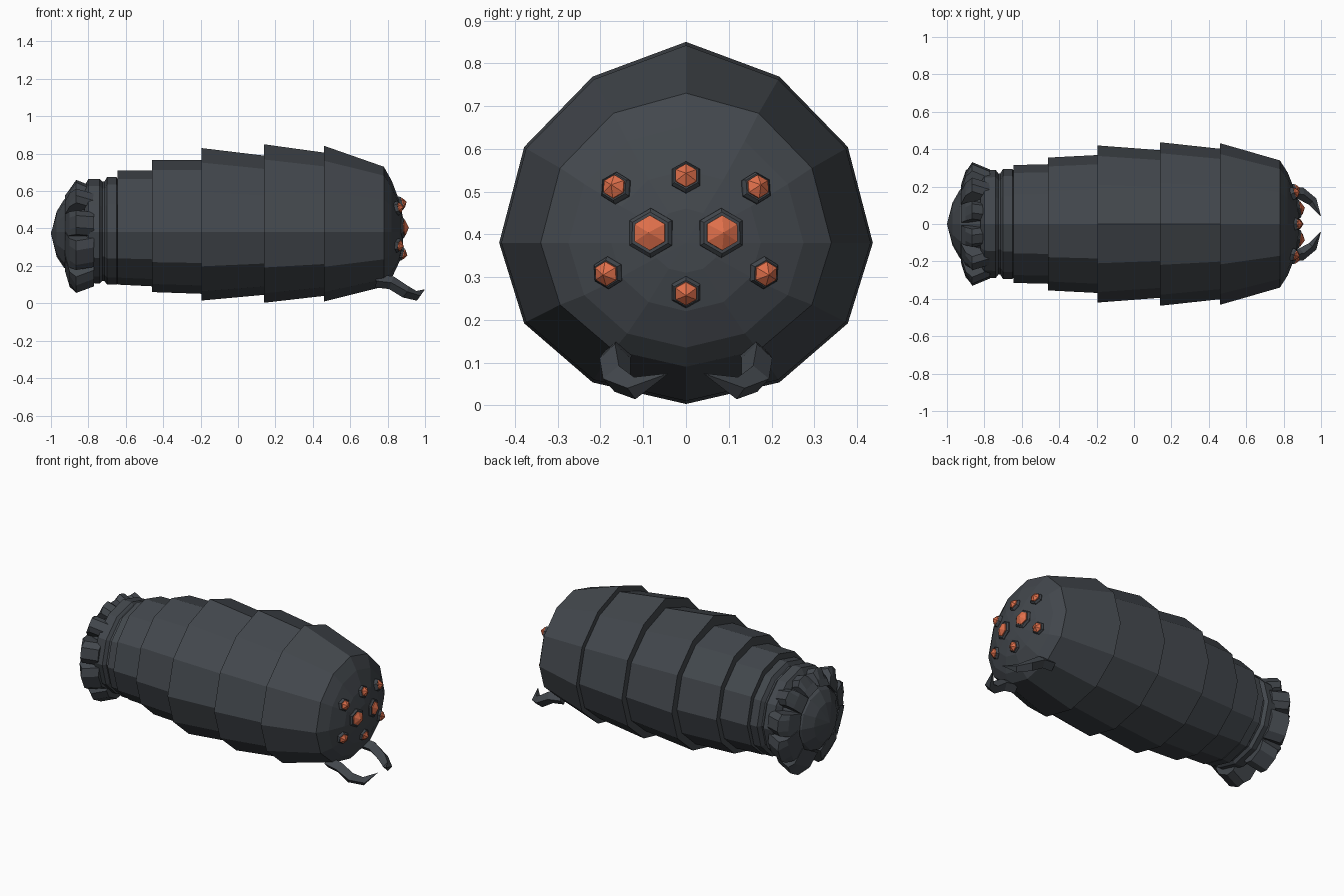
import bpy
from math import sin, cos, radians, tau
from mathutils import Vector

if "Cube" in bpy.data.objects:
    bpy.data.objects.remove(bpy.data.objects["Cube"])


def material(name, colour):
    mat = bpy.data.materials.new(name)
    mat.use_nodes = True
    mat.diffuse_color = (*colour, 1)
    bsdf = next(n for n in mat.node_tree.nodes if n.type == 'BSDF_PRINCIPLED')
    bsdf.inputs["Base Color"].default_value = (*colour, 1)
    return mat


SHELL = material("charcoal shell", (0.055, 0.063, 0.073))
EYE = material("orange eye", (0.74, 0.16, 0.07))


def loft(name, rings, mat):
    """Skin a list of equal point rings and close both ends."""
    n = len(rings[0])
    verts = [p for ring in rings for p in ring]
    faces = [list(range(n))[::-1], list(range(len(verts) - n, len(verts)))]
    for r in range(len(rings) - 1):
        for i in range(n):
            j = (i + 1) % n
            a = r * n
            faces.append([a + i, a + j, a + n + j, a + n + i])
    mesh = bpy.data.meshes.new(name)
    mesh.from_pydata(verts, [], faces)
    mesh.materials.append(mat)
    obj = bpy.data.objects.new(name, mesh)
    bpy.context.collection.objects.link(obj)
    # tidy collapsed tips and face directions
    import bmesh
    bm = bmesh.new()
    bm.from_mesh(mesh)
    bmesh.ops.remove_doubles(bm, verts=bm.verts, dist=0.0005)
    bmesh.ops.recalc_face_normals(bm, faces=bm.faces)
    bm.to_mesh(mesh)
    bm.free()
    return obj


MID = 0.38


def body_ring(x, half, top, bottom):
    """Twelve-sided section, taller above the middle than below."""
    pts = []
    for i in range(12):
        a = tau * i / 12
        s = sin(a)
        h = (top - MID) if s > 0 else (MID - bottom)
        if half > 0.38 and 0 < s < 0.95:
            h *= 0.955
        pts.append((x, half * cos(a), MID + h * s))
    return pts


def body_part(name, profile):
    return loft(name, [body_ring(*p) for p in profile], SHELL)


# Overlapping shell segments
body_part("rear_segment", [(-0.645, 0.315, 0.71, 0.1), (-0.44, 0.32, 0.71, 0.09)])
body_part("second_segment", [(-0.46, 0.355, 0.765, 0.06), (-0.17, 0.37, 0.765, 0.05)])
body_part("third_segment", [(-0.195, 0.42, 0.83, 0.015), (0.16, 0.393, 0.787, 0.047)])
body_part("fourth_segment", [(0.14, 0.437, 0.85, 0.003), (0.48, 0.4, 0.803, 0.042)])
body_part("head_segment", [
    (0.46, 0.432, 0.842, 0.01), (0.78, 0.34, 0.73, 0.09),
    (0.822, 0.275, 0.655, 0.135), (0.862, 0.175, 0.55, 0.22),
    (0.882, 0.08, 0.46, 0.31), (0.885, 0, MID, MID)])

# Ridged neck and rounded tail
body_part("neck", [
    (-0.82, 0.25, 0.63, 0.13), (-0.8, 0.285, 0.665, 0.11),
    (-0.74, 0.29, 0.665, 0.105), (-0.725, 0.27, 0.65, 0.12),
    (-0.715, 0.27, 0.65, 0.12), (-0.7, 0.295, 0.675, 0.1),
    (-0.65, 0.295, 0.675, 0.1), (-0.64, 0.28, 0.66, 0.11)])
body_part("tail", [
    (-1.0, 0, 0.37, 0.37), (-0.97, 0.115, 0.49, 0.25),
    (-0.93, 0.185, 0.555, 0.19), (-0.85, 0.23, 0.6, 0.15),
    (-0.78, 0.25, 0.63, 0.13)])


# Flared knobs around the tail: angle, outer radius, width
def knob(angle, outer, width, side):
    a = radians(angle)
    out = Vector((0, side * cos(a), sin(a)))
    across = Vector((0, -out.z, out.y))

    def section(t, shrink):
        prof = [(-0.925, 0.19), (-0.9, outer - 0.06), (-0.865, outer - shrink),
                (-0.77, outer - 0.04 - shrink), (-0.775, 0.2)]
        return [Vector((x, 0, MID)) + out * r + across * t for x, r in prof]

    w = width / 2
    loft("tail_knob", [section(-w, 0.03), section(-w * 0.5, 0),
                       section(w * 0.5, 0), section(w, 0.03)], SHELL)


for side in (1, -1):
    for spec in [(-62, 0.345, 0.17), (-24, 0.335, 0.17), (10, 0.33, 0.13),
                 (43, 0.315, 0.1), (73, 0.285, 0.1)]:
        knob(*spec, side)


# Faceted eyes in hexagonal sockets
def eye(y, z, rim, gem):
    dy, dz = y, z - 0.39
    base = Vector((0.882 - 0.75 * (dy * dy + dz * dz), y, z))
    normal = Vector((1, 2 * dy, 2 * dz)).normalized()
    side = Vector((0, 0, 1)).cross(normal).normalized()
    up = normal.cross(side)

    def hexagon(d, r):
        return [base + normal * d + r * (side * sin(tau * i / 6) + up * cos(tau * i / 6))
                for i in range(6)]

    loft("eye_socket", [hexagon(-0.02, rim), hexagon(0.004, rim),
                        hexagon(0.013, rim * 0.84)], SHELL)
    loft("eye", [hexagon(0.008, gem), hexagon(0.018, gem), hexagon(0.037, 0)], EYE)


for s in (1, -1):
    eye(s * 0.082, 0.403, 0.058, 0.041)
    eye(s * 0.164, 0.508, 0.038, 0.028)
    eye(s * 0.182, 0.31, 0.038, 0.029)
eye(0, 0.533, 0.038, 0.028)
eye(0, 0.265, 0.038, 0.028)

# Curved mandibles, a four-sided tube that tapers inwards
PATH = [(0.74, 0.16, 0.12, 0.036), (0.82, 0.166, 0.11, 0.036),
        (0.895, 0.162, 0.062, 0.034), (0.955, 0.12, 0.04, 0.026), (1.0, 0.04, 0.075, 0)]
for s in (1, -1):
    pts = [Vector((x, s * y, z)) for x, y, z, r in PATH]
    rings = []
    for i, p in enumerate(pts):
        d = (pts[min(i + 1, len(pts) - 1)] - pts[max(i - 1, 0)]).normalized()
        u = d.cross(Vector((0, 0, 1))).normalized()
        v = u.cross(d)
        r = PATH[i][3]
        rings.append([p + u * r, p + v * r, p - u * r, p - v * r])
    loft("left_mandible" if s > 0 else "right_mandible", rings, SHELL)
